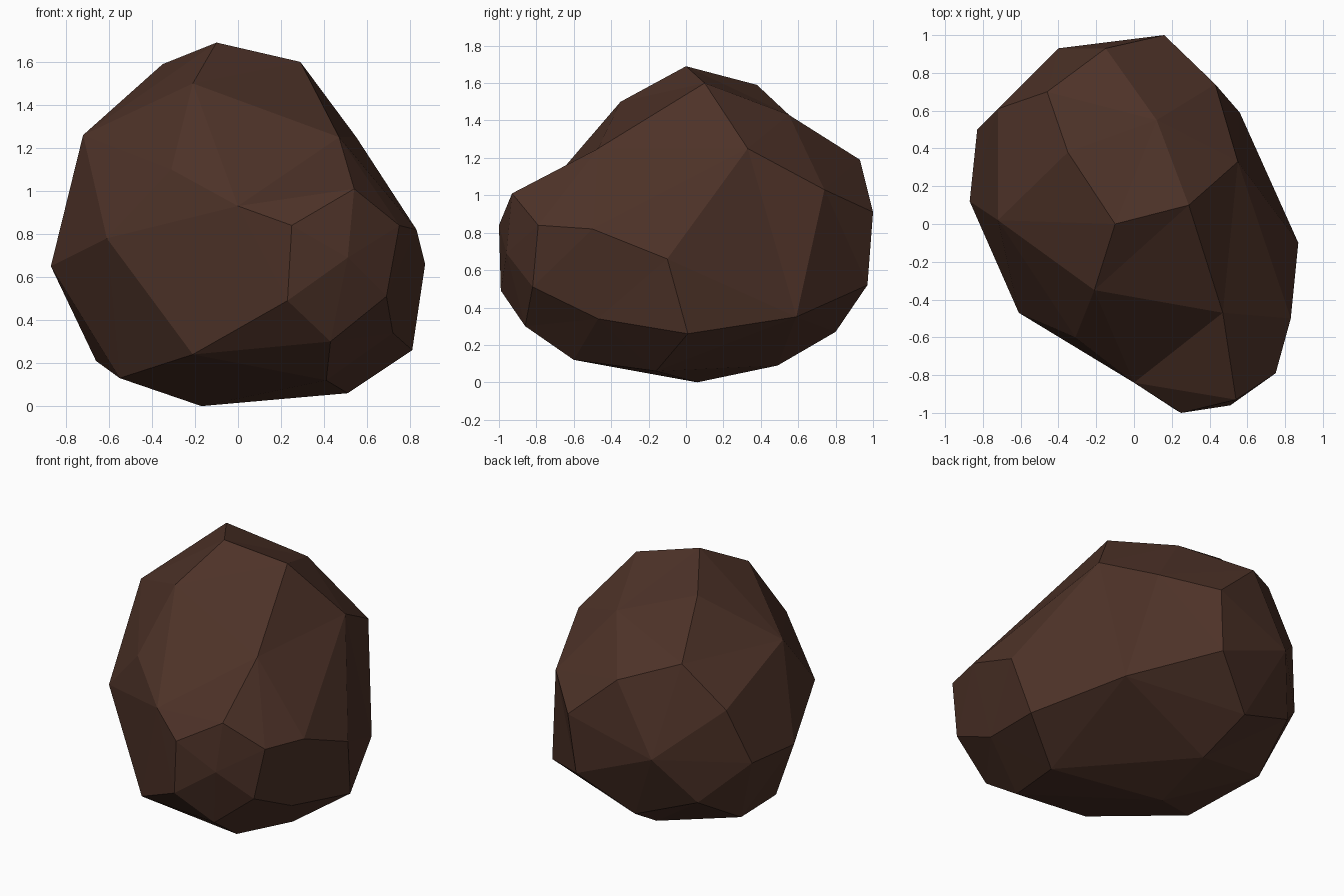
import bpy
import bmesh
from mathutils import Vector

# Remove the default object
default = bpy.data.objects.get("Cube")
if default:
    bpy.data.objects.remove(default, do_unlink=True)

# Corner points of the boulder, grouped from the top down
crown = [
    (-.1, 0, 1.69), (.29, .1, 1.6), (-.35, .38, 1.59),
    (.12, .55, 1.43), (-.21, -.35, 1.5),
]
shoulder = [
    (.47, -.47, 1.25), (.55, .33, 1.25), (-.46, .7, 1.29),
    (-.15, .93, 1.19), (-.72, .02, 1.26), (-.31, -.6, 1.1),
    (.54, -.93, 1.01), (.43, .74, 1.03), (-.72, .61, 1.02),
    (0, -.84, .93), (.16, 1, .91),
]
belt = [
    (.25, -1, .84), (.51, -.96, .69), (.75, -.79, .84),
    (.83, -.5, .82), (.87, -.1, .66), (-.61, -.47, .78),
    (-.87, .12, .65), (-.83, .5, .66), (-.4, .93, .73),
]
skirt = [
    (.23, -.99, .49), (.69, -.82, .51), (.72, -.47, .34),
    (.81, .01, .26), (.56, .59, .35), (.12, .97, .52),
    (-.59, .72, .42), (-.19, .8, .27), (.43, -.86, .3),
]
underside = [
    (.41, -.6, .12), (.51, -.16, .06), (-.13, .49, .09),
    (-.17, .06, 0), (-.55, -.15, .13), (-.66, .37, .21),
    (-.21, -.7, .24),
]


def make_material(name, colour):
    """One flat colour for the viewport and for rendering."""
    material = bpy.data.materials.new(name)
    material.use_nodes = True
    material.diffuse_color = colour
    shader = next(node for node in material.node_tree.nodes
                  if node.type == "BSDF_PRINCIPLED")
    shader.inputs["Base Color"].default_value = colour
    shader.inputs["Roughness"].default_value = 1
    return material


def wrap_points(bm, points, centre):
    """Skin the points on a sphere, then push each corner to its true
    place, so that the dents in the rock survive."""
    placed = []
    for point in points:
        position = Vector(point)
        direction = (position - centre).normalized()
        placed.append((bm.verts.new(direction), position))
    bmesh.ops.convex_hull(bm, input=list(bm.verts))
    for vert, position in placed:
        vert.co = position
    bmesh.ops.recalc_face_normals(bm, faces=list(bm.faces))


# Boulder: a single faceted stone with flat shading
bm = bmesh.new()
wrap_points(bm, crown + shoulder + belt + skirt + underside,
            Vector((0, 0, .75)))
mesh = bpy.data.meshes.new("boulder")
bm.to_mesh(mesh)
bm.free()
mesh.materials.append(make_material("dark brown stone", (.075, .032, .021, 1)))
for polygon in mesh.polygons:
    polygon.use_smooth = False
boulder = bpy.data.objects.new("boulder", mesh)
bpy.context.scene.collection.objects.link(boulder)
